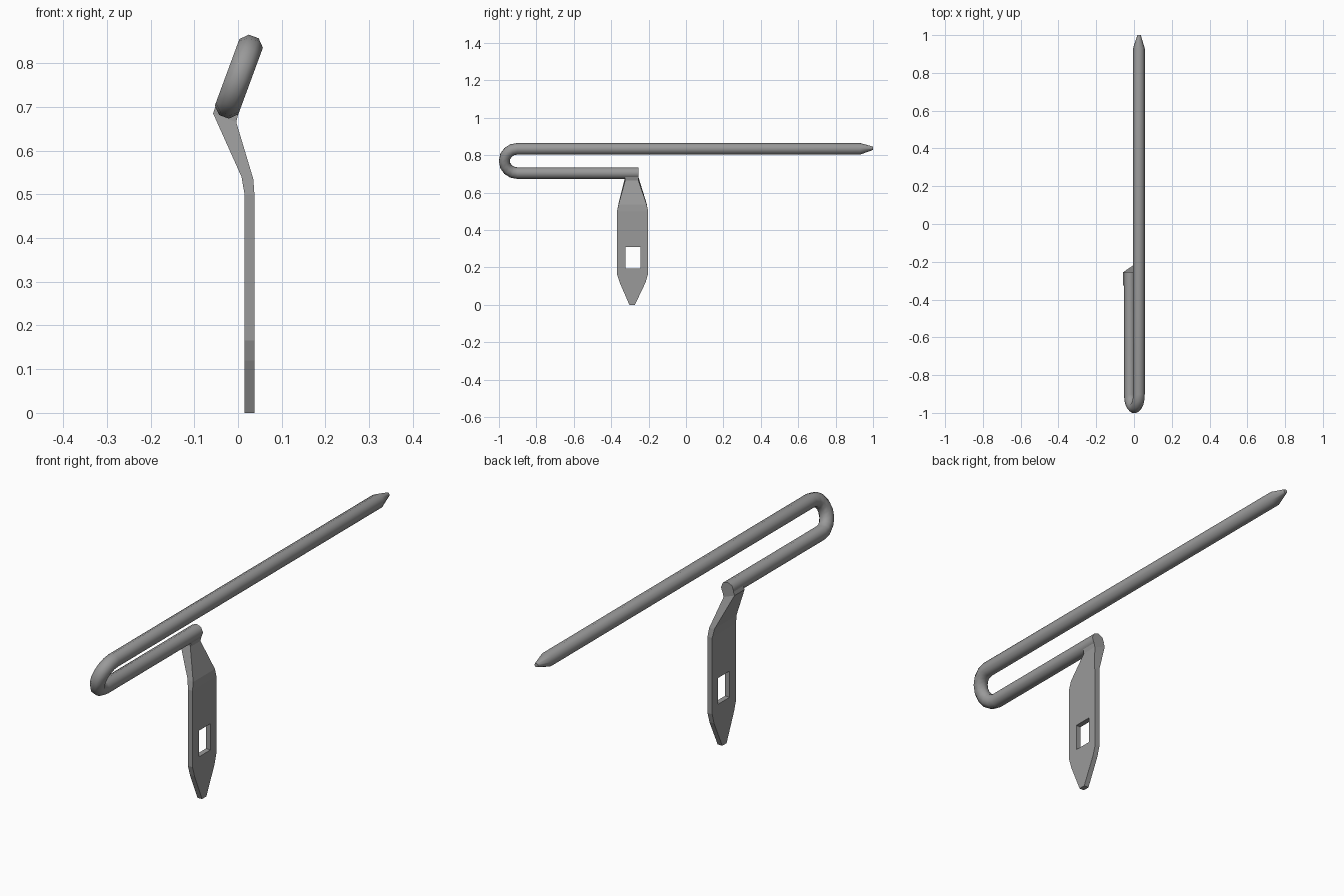
import bpy, bmesh, math
from mathutils import Vector

if "Cube" in bpy.data.objects:
    bpy.data.objects.remove(bpy.data.objects["Cube"])

LOW = Vector((-0.022, 0, 0.704))     # centre line of the short lower rod
HIGH = Vector((0.026, 0, 0.834))     # centre line of the long upper rod
UP = (HIGH - LOW).normalized()       # leaning direction of the bend plane
Y = Vector((0, 1, 0))
SIDE = Y.cross(UP).normalized()      # across the rod, towards +x
R = 0.031

# Dark grey metal
metal = bpy.data.materials.new("dark_metal")
metal.diffuse_color = (0.32, 0.32, 0.32, 1)
metal.use_nodes = True
metal.node_tree.nodes["Principled BSDF"].inputs["Base Color"].default_value = metal.diffuse_color


def loft(name, rings):
    """Join equal-sized rings of points into a capped solid."""
    bm = bmesh.new()
    rows = [[bm.verts.new(p) for p in ring] for ring in rings]
    n = len(rows[0])
    for a, b in zip(rows, rows[1:]):
        for i in range(n):
            j = (i + 1) % n
            bm.faces.new((a[i], a[j], b[j], b[i]))
    bm.faces.new(rows[0])
    bm.faces.new(rows[-1])
    bmesh.ops.recalc_face_normals(bm, faces=bm.faces)
    mesh = bpy.data.meshes.new(name)
    bm.to_mesh(mesh)
    bm.free()
    mesh.materials.append(metal)
    ob = bpy.data.objects.new(name, mesh)
    bpy.context.collection.objects.link(ob)
    return ob


def ring(centre, outward, radius):
    """Octagon across the rod, flat side facing outward."""
    angles = [math.radians(22.5 + 45 * i) for i in range(8)]
    return [centre + radius * (math.cos(a) * outward + math.sin(a) * SIDE) for a in angles]


# Bent rod: short lower arm, U-bend, long upper arm, tapered tip
bend_r = (HIGH - LOW).length / 2
mid = (LOW + HIGH) / 2 + Y * (-1 + R * math.cos(math.pi / 8) + bend_r)
rings = [ring(LOW - Y * 0.255, -UP, R)]
for k in range(9):
    a = math.pi * k / 8
    out = -UP * math.cos(a) - Y * math.sin(a)
    rings.append(ring(mid + out * bend_r, out, R))
rings.append(ring(HIGH + Y * 0.93, UP, R))
rings.append(ring(HIGH + Y * 1.0 + UP * 0.003, UP, 0.009))
rod = loft("bent_rod", rings)
bpy.context.view_layer.objects.active = rod
rod.select_set(True)
bpy.ops.object.shade_smooth_by_angle(angle=math.radians(50))
rod.select_set(False)

# Flat tang: pointed foot, straight plate, neck leaning up into the rod
rows = [  # y min, y max, left (x, z), right (x, z)
    (-0.303, -0.273, (0.015, 0.0), (0.0375, 0.0)),
    (-0.355, -0.216, (0.015, 0.12), (0.0375, 0.12)),
    (-0.369, -0.203, (0.015, 0.165), (0.0375, 0.165)),
    (-0.369, -0.203, (0.015, 0.50), (0.0375, 0.50)),
    (-0.361, -0.210, (0.008, 0.54), (0.035, 0.535)),
    (-0.325, -0.255, (-0.057, 0.685), (-0.004, 0.665)),
    (-0.325, -0.255, (-0.0474, 0.713), (0.0034, 0.695)),
]
tang = loft("tang", [[(l[0], y0, l[1]), (r[0], y0, r[1]), (r[0], y1, r[1]), (l[0], y1, l[1])]
                     for y0, y1, l, r in rows])

# Rectangular hole through the tang
bpy.ops.mesh.primitive_cube_add(size=1, location=(0.026, -0.284, 0.251))
cutter = bpy.context.object
cutter.name = "hole_cutter"
cutter.data.materials.append(metal)
cutter.scale = (0.2, 0.08, 0.115)
cutter.hide_render = True
cutter.display_type = 'WIRE'
cut = tang.modifiers.new("hole", 'BOOLEAN')
cut.operation = 'DIFFERENCE'
cut.solver = 'EXACT'
cut.object = cutter
